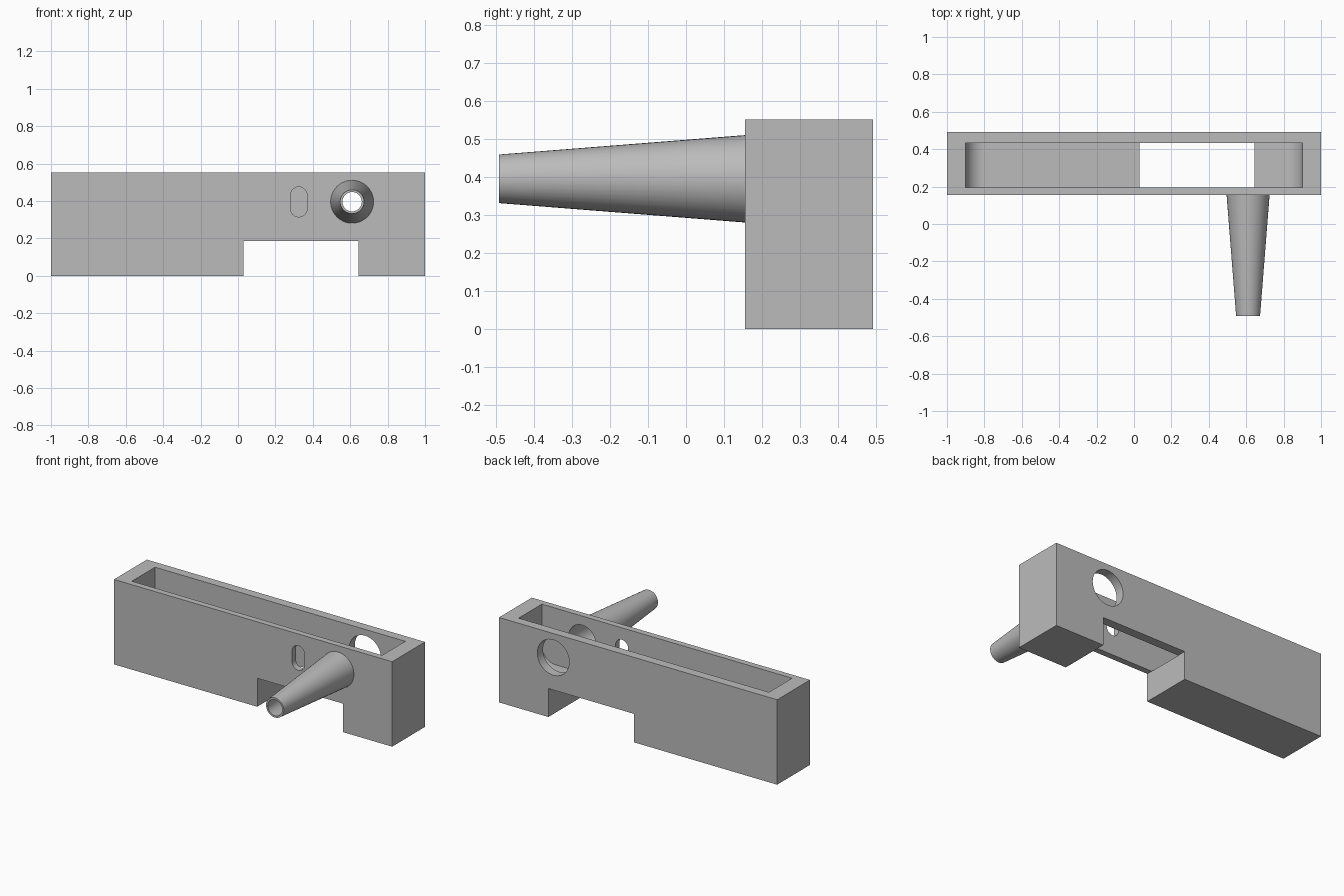
import bpy
import bmesh
from math import pi, cos, sin, radians
from mathutils import Matrix

if "Cube" in bpy.data.objects:
    bpy.data.objects.remove(bpy.data.objects["Cube"])

grey = bpy.data.materials.new("plain grey")
grey.use_nodes = True
GREY = (0.5, 0.5, 0.5, 1)
grey.diffuse_color = GREY
grey.node_tree.nodes["Principled BSDF"].inputs["Base Color"].default_value = GREY

FRONT, BACK, TOP = 0.155, 0.492, 0.552
INNER_FRONT, INNER_BACK = 0.195, 0.433
FLOOR, END = 0.185, 0.9
TUBE_X, TUBE_Z, TIP = 0.61, 0.396, -0.492


def make_object(name, bm):
    bmesh.ops.recalc_face_normals(bm, faces=bm.faces)
    mesh = bpy.data.meshes.new(name)
    bm.to_mesh(mesh)
    bm.free()
    mesh.materials.append(grey)
    obj = bpy.data.objects.new(name, mesh)
    bpy.context.collection.objects.link(obj)
    return obj


def extrude_profile(name, points, y0, y1):
    """Extrude an x-z outline from y0 to y1."""
    bm = bmesh.new()
    face = bm.faces.new([bm.verts.new((x, y0, z)) for x, z in points])
    new = bmesh.ops.extrude_face_region(bm, geom=[face])["geom"]
    moved = [v for v in new if isinstance(v, bmesh.types.BMVert)]
    bmesh.ops.translate(bm, verts=moved, vec=(0, y1 - y0, 0))
    return make_object(name, bm)


def arc(cx, cz, r, start, end, steps=12):
    return [(cx + r * cos(radians(start + (end - start) * i / steps)),
             cz + r * sin(radians(start + (end - start) * i / steps)))
            for i in range(steps + 1)]


def select_only(obj):
    bpy.ops.object.select_all(action="DESELECT")
    obj.select_set(True)
    bpy.context.view_layer.objects.active = obj


def cut(obj, cutter):
    select_only(obj)
    mod = obj.modifiers.new("cut", "BOOLEAN")
    mod.operation = "DIFFERENCE"
    mod.solver = "EXACT"
    mod.object = cutter
    bpy.ops.object.modifier_apply(modifier=mod.name)
    bpy.data.objects.remove(cutter)


# Housing with a stepped underside
outline = [(-1, 0), (0.03, 0), (0.03, FLOOR), (0.645, FLOOR),
           (0.645, 0), (1, 0), (1, TOP), (-1, TOP)]
housing = extrude_profile("housing", outline, FRONT, BACK)

# Open-topped trough with rounded bottom ends
r = 0.1
trough = ([(-END, TOP + 0.1)] + arc(-END + r, FLOOR - 0.001 + r, r, 180, 270)
          + arc(END - r, FLOOR - 0.001 + r, r, 270, 360) + [(END, TOP + 0.1)])
cut(housing, extrude_profile("trough_cutter", trough, INNER_FRONT, INNER_BACK))

# Slot through the front wall
slot = arc(0.325, 0.43, 0.045, 0, 180) + arc(0.325, 0.36, 0.045, 180, 360)
cut(housing, extrude_profile("slot_cutter", slot, 0.1, 0.3))

# Round holes in the back wall and behind the tube
for radius, y0, y1 in [(0.115, 0.4, 0.6), (0.097, 0.1, 0.3)]:
    circle = arc(TUBE_X, TUBE_Z, radius, 0, 360, 40)[:-1]
    cut(housing, extrude_profile("hole_cutter", circle, y0, y1))

# Hollow tapered tube, turned around its axis
bm = bmesh.new()
section = [(0.097, FRONT), (0.115, FRONT), (0.064, TIP), (0.052, TIP)]
verts = [bm.verts.new((TUBE_X + rad, y, TUBE_Z)) for rad, y in section]
edges = [bm.edges.new((verts[i], verts[i + 1])) for i in range(-1, 3)]
bmesh.ops.spin(bm, geom=verts + edges, cent=(TUBE_X, 0, TUBE_Z),
               axis=(0, 1, 0), angle=2 * pi, steps=40)
bmesh.ops.remove_doubles(bm, verts=bm.verts, dist=0.0005)
# The base ring sits against the housing, so it is left open
base = [f for f in bm.faces if all(abs(v.co.y - FRONT) < 0.001 for v in f.verts)]
tube = make_object("tapered_tube", bm) if base else None

for obj in (housing, tube):
    select_only(obj)
    bpy.ops.object.shade_smooth_by_angle(angle=radians(30))
